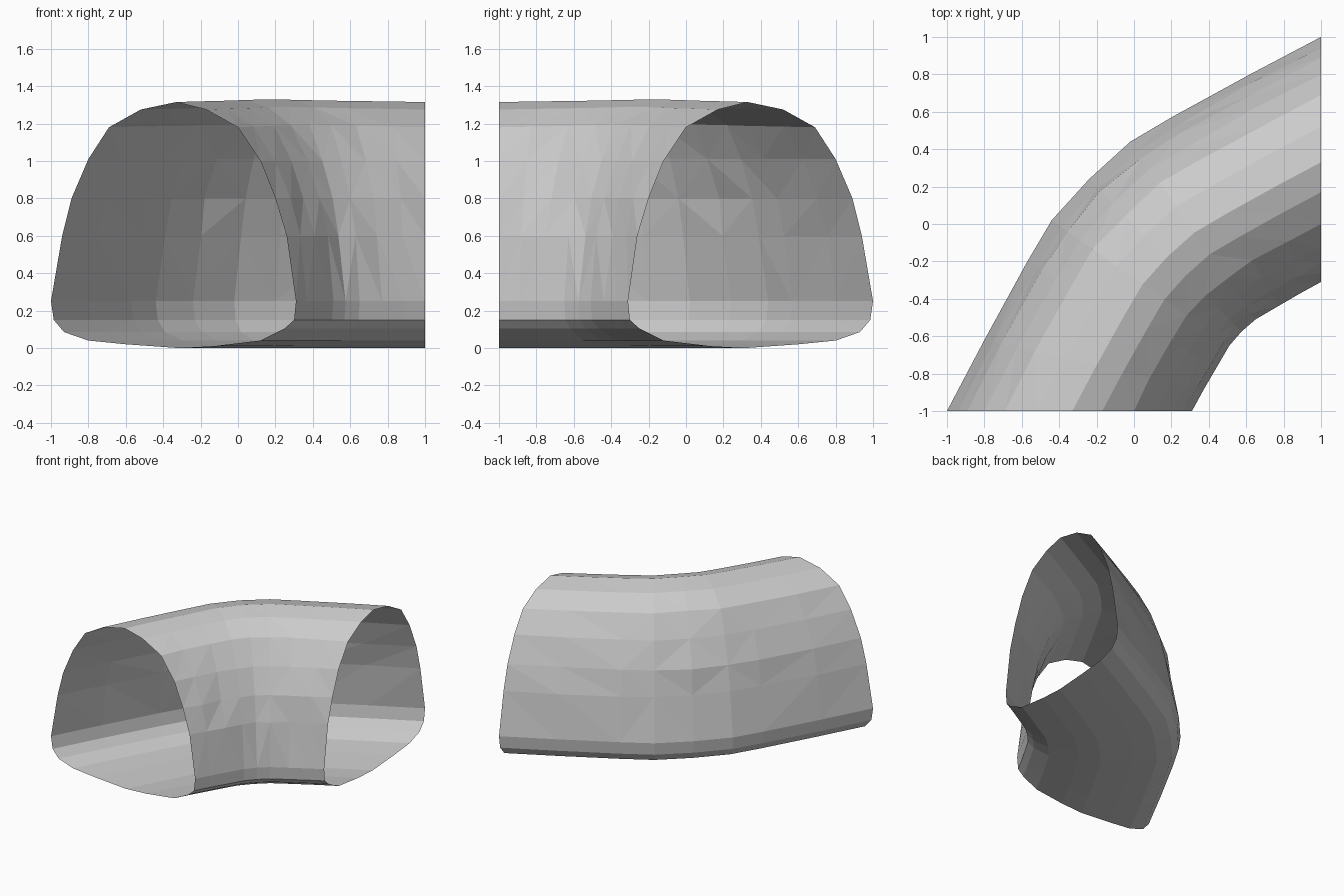
import bpy, bmesh, random
from mathutils import Vector

cube = bpy.data.objects.get("Cube")
if cube:
    bpy.data.objects.remove(cube, do_unlink=True)
random.seed(4)

# Plain grey rock
rock = bpy.data.materials.new("rock grey")
rock.use_nodes = True
GREY = (0.6, 0.6, 0.6, 1)
rock.diffuse_color = GREY
rock.node_tree.nodes["Principled BSDF"].inputs["Base Color"].default_value = GREY

# Tunnel cross-section: x across the mouth, z height
SECTION = [(-1, .25), (-.94, .6), (-.89, .8), (-.8, 1.01), (-.69, 1.18), (-.52, 1.275),
           (-.33, 1.315), (-.17, 1.275), (0, 1.18), (.12, 1.0), (.2, .8), (.26, .6),
           (.31, .25), (.3, .15), (.25, .105), (.12, .04), (-.13, .01), (-.32, 0),
           (-.6, .02), (-.8, .04), (-.93, .085), (-.985, .15)]
# Outer and inner edges of the bend, from the front mouth to the diagonal
OUTER = [(-1, -1), (-.8, -.62), (-.57, -.2), (-.44, .02), (-.24, .24)]
INNER = [(.31, -1), (.37, -.89), (.44, -.77), (.51, -.65), (.575, -.575)]


def mirrored(half):
    """Complete an edge by reflecting it across the diagonal."""
    return half + [(-y, -x) for x, y in reversed(half[:-1])]


def build_tunnel():
    bm = bmesh.new()
    stations = list(zip(mirrored(OUTER), mirrored(INNER)))
    last = len(stations) - 1
    rings = []
    for i, (a, b) in enumerate(stations):
        a, b = Vector(a), Vector(b)
        bend = 1 - abs(2 * i / last - 1)
        ring = []
        for x, z in SECTION:
            p = a.lerp(b, (x + 1) / 1.31)
            rise = 0.015 * bend * (z > 1.1)
            # slight unevenness away from the mouths and the widest edges
            wobble = random.uniform(-.012, .012) if 0 < i < last and .3 < z < 1.25 else 0
            p += (b - a).normalized() * wobble
            ring.append(bm.verts.new((p.x, p.y, z + rise)))
        rings.append(ring)
    # Skin neighbouring rings, leaving both mouths open
    n = len(SECTION)
    for r, s in zip(rings, rings[1:]):
        for j in range(n):
            k = (j + 1) % n
            bm.faces.new((r[j], s[j], s[k], r[k]))
    bmesh.ops.triangulate(bm, faces=bm.faces[:], quad_method='SHORT_EDGE')
    # Point the surface outwards
    for f in bm.faces:
        f.normal_update()
    top = max(bm.faces, key=lambda f: f.calc_center_median().z)
    if top.normal.z < 0:
        bmesh.ops.reverse_faces(bm, faces=bm.faces[:])
    mesh = bpy.data.meshes.new("tunnel_bend")
    bm.to_mesh(mesh)
    bm.free()
    mesh.materials.append(rock)
    obj = bpy.data.objects.new("tunnel_bend", mesh)
    bpy.context.collection.objects.link(obj)


build_tunnel()
